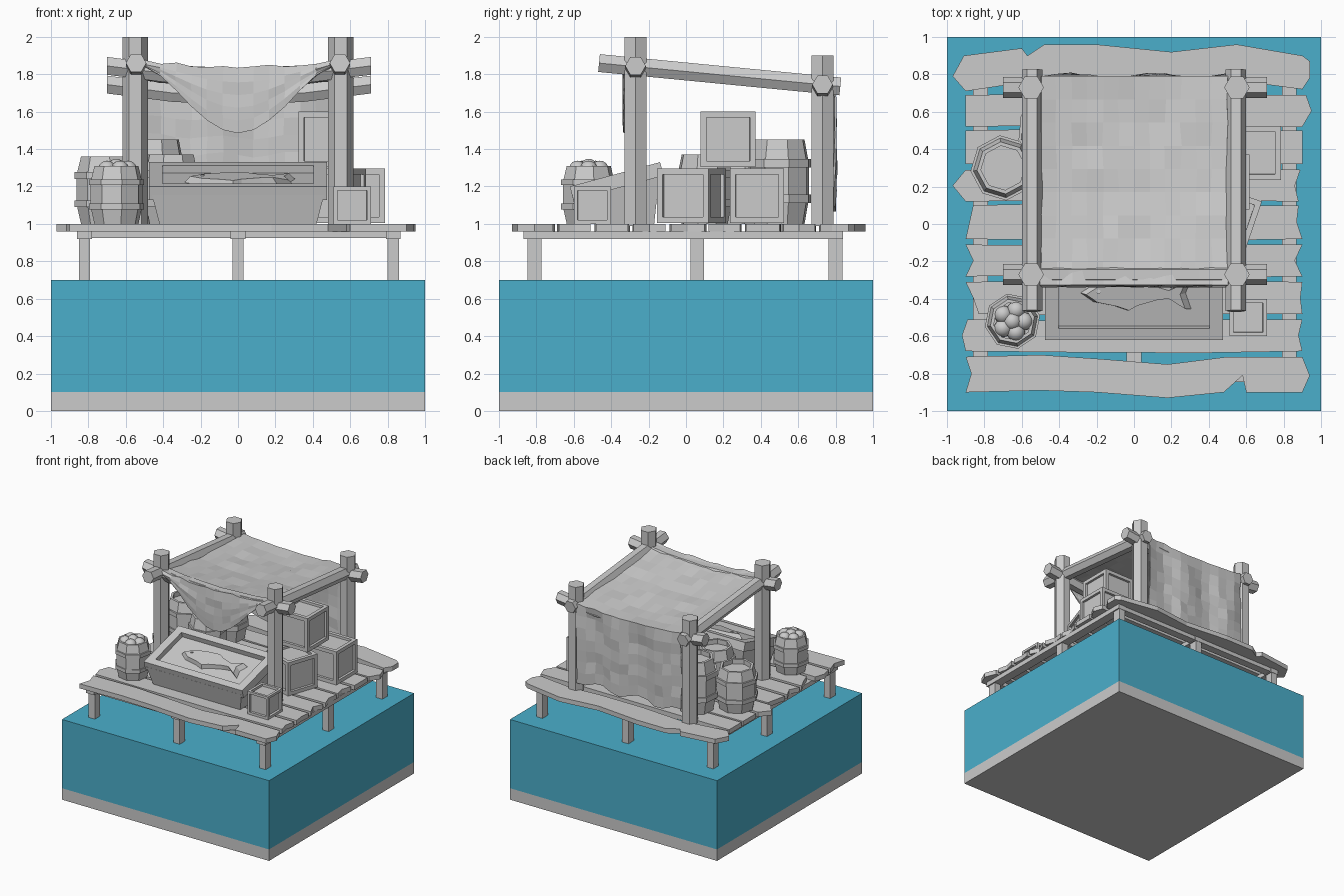
import bpy, bmesh, math, random
from mathutils import Vector, Matrix

if "Cube" in bpy.data.objects:
    bpy.data.objects.remove(bpy.data.objects["Cube"])

random.seed(4)
pi = math.pi


def make(name, verts, faces, matrix=None, smooth=False):
    me = bpy.data.meshes.new(name)
    me.from_pydata([tuple(v) for v in verts], [], faces)
    bm = bmesh.new()
    bm.from_mesh(me)
    bmesh.ops.remove_doubles(bm, verts=bm.verts, dist=1e-5)
    bmesh.ops.recalc_face_normals(bm, faces=bm.faces)
    bm.to_mesh(me)
    bm.free()
    ob = bpy.data.objects.new(name, me)
    bpy.context.collection.objects.link(ob)
    if matrix:
        ob.matrix_world = matrix
    for p in me.polygons:
        p.use_smooth = smooth
    return ob


def loft(name, rings, matrix=None):
    """Skin equal-sized rings, capping both ends."""
    n = len(rings[0])
    faces = [(k * n + i, k * n + (i + 1) % n, (k + 1) * n + (i + 1) % n, (k + 1) * n + i)
             for k in range(len(rings) - 1) for i in range(n)]
    faces += [tuple(range(n))[::-1], tuple((len(rings) - 1) * n + i for i in range(n))]
    return make(name, [v for r in rings for v in r], faces, matrix)


def slab(name, outline, z0, z1, matrix=None, top=1.0):
    return loft(name, [[(x, y, z0) for x, y in outline],
                       [(x * top, y * top, z1) for x, y in outline]], matrix)


def box(name, x0, x1, y0, y1, z0, z1, matrix=None):
    return slab(name, [(x0, y0), (x1, y0), (x1, y1), (x0, y1)], z0, z1, matrix)


def log(name, path, r):
    """Hexagonal timber swept along a path."""
    d = (Vector(path[-1]) - Vector(path[0])).normalized()
    u = Vector((0, 1, 0)) if abs(d.x) > 0.7 else Vector((1, 0, 0))
    v = d.cross(u)
    return loft(name, [[Vector(p) + r * (math.cos(a) * u + math.sin(a) * v)
                        for a in (i * pi / 3 for i in range(6))] for p in path])


def lathe(name, profile, loc, closed=False, n=8, turn=0.2):
    m = len(profile)
    verts = [(r * math.cos(turn + i * 2 * pi / n), r * math.sin(turn + i * 2 * pi / n), z)
             for i in range(n) for r, z in profile]
    faces = []
    for i in range(n):
        a, b = i * m, (i + 1) % n * m
        for k in range(m if closed else m - 1):
            k2 = (k + 1) % m
            q = [a + k, b + k, b + k2, a + k2]
            if profile[k][0] == 0:
                q = [a + k, b + k2, a + k2]
            elif profile[k2][0] == 0:
                q = [a + k, b + k, a + k2]
            faces.append(q)
    return make(name, verts, faces, Matrix.Translation(loc))


# Ground and water blocks
box("sand_bed", -1, 1, -1, 1, 0, 0.1)
water = box("water", -1, 1, -1, 1, 0.1, 0.7)
blue = bpy.data.materials.new("water_blue")
blue.diffuse_color = (0.07, 0.43, 0.6, 1)
blue.use_nodes = True
blue.node_tree.nodes["Principled BSDF"].inputs["Base Color"].default_value = blue.diffuse_color
water.data.materials.append(blue)

# Piles and joists below the deck
for x in (-0.82, 0, 0.83):
    for y in (-0.81, 0.06, 0.8):
        box("pile", x - 0.03, x + 0.03, y - 0.037, y + 0.037, 0.65, 0.93)
    box("joist", x - 0.04, x + 0.04, -0.87, 0.84, 0.92, 0.96)
for y in (-0.81, 0.06, 0.8):
    box("cross_joist", -0.84, 0.86, y - 0.035, y + 0.035, 0.925, 0.96)

# Deck planks: y range, then x of lower/middle/upper points at each end
planks = [(-0.68, -0.51, (-0.9, -0.92, -0.89), (0.9, 0.88, 0.9)),
          (-0.48, -0.31, (-0.83, -0.86, -0.9), (0.9, 0.89, 0.9)),
          (-0.28, -0.11, (-0.9, -0.86, -0.9), (0.9, 0.86, 0.9)),
          (-0.08, 0.1, (-0.9, -0.88, -0.86), (0.9, 0.87, 0.88)),
          (0.12, 0.29, (-0.9, -0.97, -0.9), (0.88, 0.86, 0.89)),
          (0.32, 0.5, (-0.9, -0.9, -0.9), (0.9, 0.9, 0.9)),
          (0.52, 0.69, (-0.9, -0.9, -0.9), (0.9, 0.95, 0.92))]
for y0, y1, lf, rt in planks:
    j = lambda: random.uniform(-0.012, 0.012)
    ym = (y0 + y1) / 2
    slab("deck_plank", [(lf[0], y0), (-0.3, y0 + j()), (0.35, y0 + j()), (rt[0], y0), (rt[1], ym),
                        (rt[2], y1), (0.3, y1 + j()), (-0.4, y1 + j()), (lf[2], y1), (lf[1], ym)],
         0.96, 1.0)
slab("front_plank", [(-0.9, -0.9), (-0.5, -0.89), (-0.2, -0.9), (0.18, -0.93), (0.48, -0.9),
                     (0.58, -0.81), (0.6, -0.9), (0.9, -0.9), (0.94, -0.81), (0.9, -0.71),
                     (0.5, -0.71), (0.18, -0.75), (-0.2, -0.72), (-0.5, -0.7), (-0.9, -0.71),
                     (-0.87, -0.8)], 0.96, 1.0)
slab("back_plank", [(-0.9, 0.71), (-0.5, 0.77), (-0.1, 0.74), (0.3, 0.74), (0.6, 0.76), (0.9, 0.72),
                    (0.94, 0.78), (0.94, 0.87), (0.9, 0.9), (0.55, 0.96), (0.2, 0.92), (-0.2, 0.96),
                    (-0.48, 0.96), (-0.57, 0.9), (-0.6, 0.94), (-0.91, 0.9), (-0.97, 0.79)],
     0.96, 1.0)

# Stall frame
for s in (-1, 1):
    log("front_post", [(s * 0.55, -0.27, 0.99), (s * 0.55, -0.27, 2.0)], 0.068)
    log("back_post", [(s * 0.55, 0.73, 0.99), (s * 0.55, 0.73, 1.9)], 0.068)
    log("side_beam", [(s * 0.545, -0.465, 1.86), (s * 0.545, 0.825, 1.735)], 0.055)
for name, y, z in (("front_beam", -0.27, 1.845), ("back_beam", 0.73, 1.745)):
    log(name, [(-0.7, y, z), (-0.35, y, z - 0.045), (0, y, z - 0.06),
               (0.35, y, z - 0.045), (0.71, y, z)], 0.055)

# Cloth: front flap, roof and back curtain as one sheet
cols, flap, roof, drop = 12, 5, 9, 7
rows = flap + roof + drop
verts = []
for r in range(rows + 1):
    for c in range(cols + 1):
        x = -0.5 + c / cols
        sag = 0.03 * math.cos(pi * x)
        jx, jz = random.uniform(-0.006, 0.006), random.uniform(-0.008, 0.008)
        if r < flap:
            t = (flap - r) / flap
            z = 1.855 - sag - t * (0.33 * max(0, math.cos(pi * x)) ** 1.5 + 0.01)
            verts.append((x + jx * 0.5, -0.335 + jx, z))
        elif r <= flap + roof:
            t = (r - flap) / roof
            verts.append((x + jx, -0.325 + 1.115 * t,
                          1.87 - 0.1 * t - sag - 0.025 * math.sin(pi * t) + jz))
        else:
            t = (r - flap - roof) / drop
            z = 1.77 - sag * (1 - t) - t * (0.68 + 0.025 * math.sin(x * 17))
            verts.append((x + jx, 0.79 + 0.012 * math.sin(x * 14) + jz, z))
w = cols + 1
cloth = make("cloth_canopy", verts, [(r * w + c, r * w + c + 1, (r + 1) * w + c + 1, (r + 1) * w + c)
                                     for r in range(rows) for c in range(cols)])
cloth.modifiers.new("thickness", "SOLIDIFY").thickness = 0.01


# Barrels with two hoops and a recessed lid
def barrel(x, y, r, h, turn):
    loc = (x, y, 1.0)
    lathe("barrel", [(0, 0), (0.8 * r, 0), (0.94 * r, 0.3 * h), (0.94 * r, 0.72 * h), (0.8 * r, h),
                     (0.68 * r, h), (0.68 * r, h - 0.04), (0, h - 0.04)], loc, turn=turn)
    for z in (0.3, 0.72):
        lathe("barrel_hoop", [(0.85 * r, (z - .05) * h), (r, (z - .05) * h), (r, (z + .05) * h),
                              (0.85 * r, (z + .05) * h)], loc, closed=True, turn=turn)


barrel(-0.65, -0.52, 0.15, 0.31, 0.2)
barrel(-0.7, 0.3, 0.175, 0.36, 0.1)
barrel(-0.45, 0.5, 0.175, 0.45, 0.3)
barrel(-0.36, 0.1, 0.16, 0.37, 0.5)

# Fruit in the front barrel
for i in range(6):
    a, d = i * 2 * pi / 5, 0.062 if i < 5 else 0
    bpy.ops.mesh.primitive_uv_sphere_add(segments=16, ring_count=10, radius=0.048, location=(
        -0.65 + d * math.cos(a), -0.52 + d * math.sin(a), 1.3 if i == 5 else 1.29))
    bpy.context.object.name = "fruit"
    bpy.ops.object.shade_smooth()


# Crates with recessed panels
def crate(x, y, z, size, turn=0):
    h = size / 2
    ob = box("crate", -h, h, -h, h, 0, size,
             Matrix.Translation((x, y, z)) @ Matrix.Rotation(turn, 4, 'Z'))
    bm = bmesh.new()
    bm.from_mesh(ob.data)
    panels = bm.faces[:]
    bmesh.ops.inset_individual(bm, faces=panels, thickness=size * 0.15)
    bmesh.ops.inset_individual(bm, faces=panels, thickness=0.001, depth=-0.02)
    bm.to_mesh(ob.data)
    bm.free()


crate(0.61, -0.5, 1.0, 0.2)
crate(0.5, 0.03, 1.005, 0.29, -0.33)
crate(0.64, 0.38, 1.005, 0.29)
crate(0.47, 0.225, 1.305, 0.295)

# Fish stand: tapered base, tilted rim, fish
loft("stand_base", [[(-0.42, -0.57, 1), (0.42, -0.57, 1), (0.42, -0.17, 1), (-0.42, -0.17, 1)],
                    [(-0.46, -0.61, 1.155), (0.46, -0.61, 1.155), (0.46, -0.14, 1.285),
                     (-0.46, -0.14, 1.285)]])
tilt = Matrix.Translation((0, -0.38, 1.265)) @ Matrix.Rotation(0.264, 4, 'X')
for s in (-1, 1):
    y0, y1 = sorted((s * 0.185, s * 0.25))
    box("tray_rim", -0.475, 0.475, y0, y1, -0.075, 0, tilt)
    x0, x1 = sorted((s * 0.405, s * 0.475))
    box("tray_side", x0, x1, -0.185, 0.185, -0.075, 0, tilt)
fish = [(-0.29, 0.0), (-0.22, -0.05), (-0.1, -0.075), (-0.03, -0.1), (0.02, -0.07), (0.14, -0.035),
        (0.21, -0.025), (0.31, -0.09), (0.28, 0.0), (0.31, 0.07), (0.21, 0.025), (0.1, 0.06),
        (0.04, 0.095), (-0.08, 0.085), (-0.2, 0.06)]
slab("fish", fish, -0.05, -0.01, tilt, top=0.88)
lathe("fish_eye", [(0, 0), (0.012, 0), (0.012, 0.008), (0, 0.008)], tilt @ Vector((-0.19, 0.015, -0.012)))
